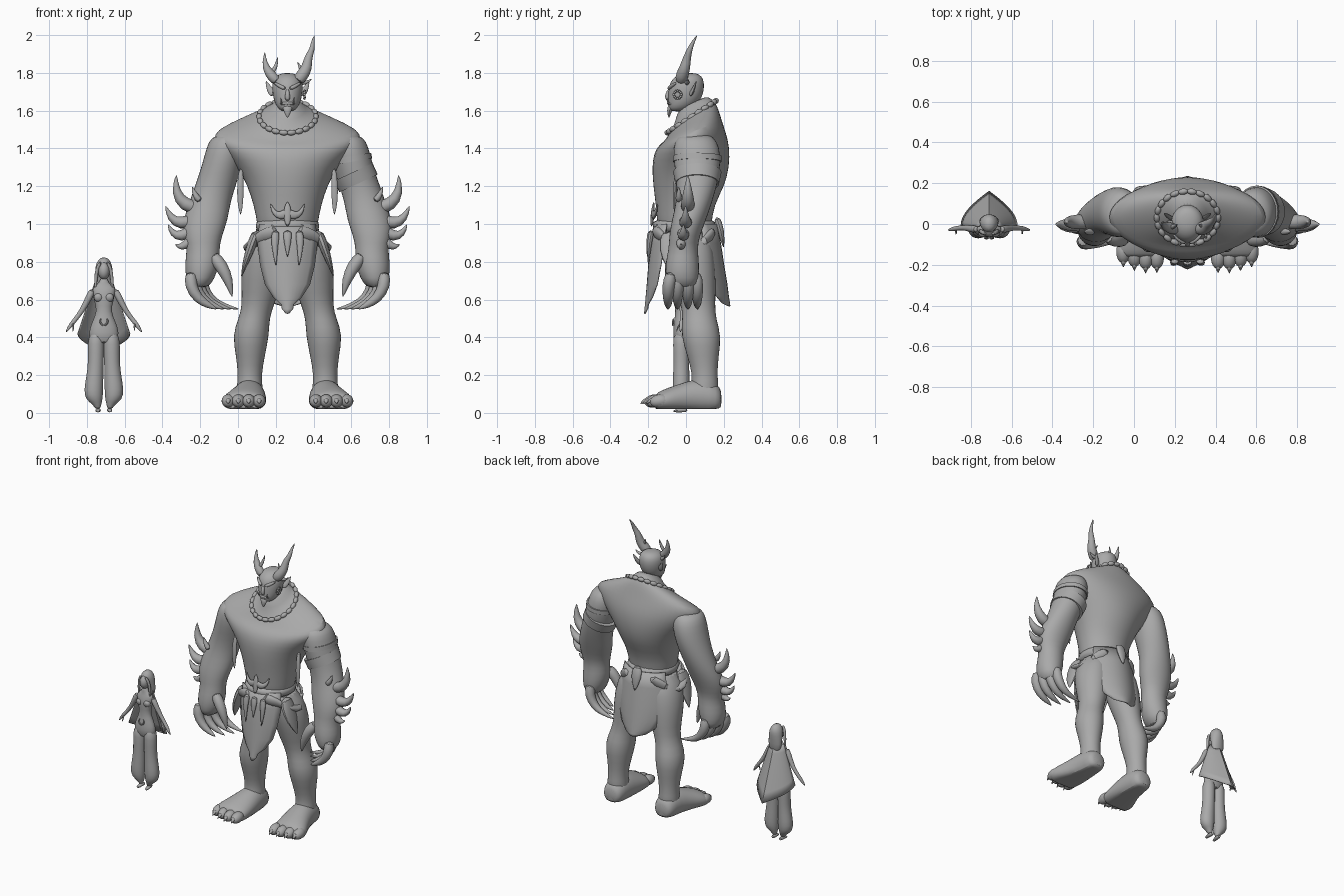
import bpy, bmesh, math
from mathutils import Vector

GREY = bpy.data.materials.new("stone grey")
GREY.diffuse_color = (0.4, 0.4, 0.4, 1)
GIANT, WOMAN = 0.262, -0.71
SIDES = ((-1, "right"), (1, "left"))


def finish(name, bm, subdiv=0, thick=0, angle=50):
    bmesh.ops.recalc_face_normals(bm, faces=bm.faces)
    me = bpy.data.meshes.new(name)
    bm.to_mesh(me)
    bm.free()
    ob = bpy.data.objects.new(name, me)
    bpy.context.collection.objects.link(ob)
    me.materials.append(GREY)
    if thick:
        ob.modifiers.new("thickness", 'SOLIDIFY').thickness = thick
    if subdiv:
        m = ob.modifiers.new("smooth", 'SUBSURF')
        m.levels = m.render_levels = subdiv
    bpy.ops.object.select_all(action='DESELECT')
    ob.select_set(True)
    bpy.context.view_layer.objects.active = ob
    bpy.ops.object.shade_smooth_by_angle(angle=math.radians(angle))
    return ob


def loft(name, pts, cx=GIANT, s=1, axis=None, n=16, subdiv=1, floor=-9):
    """Skin rings (x, y, z, half width, [tilt,] half depth); axis None follows the path."""
    P = [Vector((cx + s * p[0], p[1], p[2])) for p in pts]
    bm, rings = bmesh.new(), []
    for i, p in enumerate(pts):
        if axis == 'Z':
            u, v = Vector((1, 0, 0)), Vector((0, 1, p[4] if len(p) == 6 else 0))
        elif axis == 'Y':
            u, v = Vector((1, 0, 0)), Vector((0, 0, 1))
        else:
            t = (P[min(i + 1, len(P) - 1)] - P[max(i - 1, 0)]).normalized()
            u = t.cross(Vector((0, 0, 1)) if abs(t.y) > .8 else Vector((0, 1, 0))).normalized()
            v = u.cross(t)
        ring = []
        for k in range(n):
            a = 2 * math.pi * k / n
            co = P[i] + u * p[3] * math.cos(a) + v * p[-1] * math.sin(a)
            co.z = max(co.z, floor)
            ring.append(bm.verts.new(co))
        rings.append(ring)
    for a, b in zip(rings, rings[1:]):
        for k in range(n):
            bm.faces.new((a[k], a[k - 1], b[k - 1], b[k]))
    bm.faces.new(rings[0])
    bm.faces.new(rings[-1])
    return finish(name, bm, subdiv)


def pair(name, pts, cx=GIANT, **kw):
    for s, side in SIDES:
        loft(f"{side}_{name}", pts, cx, s, **kw)


def sheet(name, grid, thick=.008):
    bm = bmesh.new()
    rows = [[bm.verts.new(c) for c in r] for r in grid]
    for a, b in zip(rows, rows[1:]):
        for k in range(len(a) - 1):
            bm.faces.new((a[k], a[k + 1], b[k + 1], b[k]))
    return finish(name, bm, 0, thick)


def ball(name, co, r, cx=GIANT, s=1, turn=None):
    bm = bmesh.new()
    bmesh.ops.create_uvsphere(bm, u_segments=12, v_segments=8, radius=1)
    ob = finish(name, bm)
    ob.location, ob.scale = (cx + s * co[0], co[1], co[2]), r
    if turn:
        ob.rotation_euler = turn


# giant: torso and neck, upper rings tipped forward
loft("torso", [(0, 0, .9, .15, .13), (0, -.01, 1.0, .16, .145), (0, -.005, 1.1, .18, .155),
               (0, .015, 1.2, .212, .19), (0, .025, 1.3, .265, .207), (0, .03, 1.39, .35, .1, .203),
               (0, .032, 1.45, .395, .2, .18), (0, .037, 1.49, .385, .35, .155), (0, .04, 1.535, .27, .5, .135),
               (0, .042, 1.575, .15, .6, .115), (0, .04, 1.605, .09, .6, .095), (0, .035, 1.65, .07, .4, .075)],
     axis='Z', n=24)
# head, with face parts
loft("head", [(0, -.045, 1.595, .028, .04), (0, -.03, 1.615, .055, .066), (0, -.01, 1.65, .073, .088),
              (0, 0, 1.7, .082, .096), (0, .005, 1.75, .084, .094), (0, .015, 1.785, .066, .07),
              (0, .02, 1.8, .025, .03)], axis='Z')
loft("beard", [(0, -.075, 1.63, .035, .02), (0, -.09, 1.6, .024, .015), (0, -.09, 1.56, .003)], n=8)
loft("nose", [(0, -.085, 1.715, .01), (0, -.1, 1.685, .013), (0, -.098, 1.665, .016), (0, -.088, 1.655, .01)], n=8)
pair("brow", [(.008, -.093, 1.715, .011), (.04, -.082, 1.728, .012), (.072, -.05, 1.75, .007)], n=8)
pair("ear", [(.07, .02, 1.68, .022, .012), (.095, .04, 1.71, .02, .01), (.115, .055, 1.76, .003)], n=8)
pair("tusk", [(.03, -.085, 1.635, .007), (.034, -.1, 1.65, .006), (.036, -.1, 1.67, .001)], n=6)
loft("mouth", [(-.042, -.078, 1.635, .008), (0, -.1, 1.642, .01), (.042, -.078, 1.635, .008)], n=8)
# earring
bm = bmesh.new()
for k in range(12):
    a = k * math.pi / 6
    m = bmesh.ops.create_icosphere(bm, subdivisions=1, radius=.008)
    bmesh.ops.translate(bm, verts=m["verts"],
                        vec=(GIANT + .09, -.045 + .02 * math.cos(a), 1.685 + .02 * math.sin(a)))
finish("earring", bm)
# horns: one short, one tall, with side prongs
loft("short_horn", [(.05, -.03, 1.75, .028), (.085, -.02, 1.785, .03), (.11, -.01, 1.82, .022),
                    (.122, .0, 1.86, .013), (.12, .01, 1.91, .002)], s=-1, n=10)
loft("tall_horn", [(.05, -.03, 1.75, .034), (.08, -.02, 1.79, .036), (.105, -.005, 1.83, .03),
                   (.108, .005, 1.88, .022), (.132, .02, 1.925, .015), (.132, .035, 1.96, .01),
                   (.143, .06, 2.0, .002)], n=10)
for name, s, pts in (
        ("short_prong", -1, [(.09, -.02, 1.79, .014), (.06, -.01, 1.83, .012), (.05, 0, 1.89, .002)]),
        ("tall_prong", 1, [(.09, -.02, 1.79, .014), (.07, -.01, 1.82, .012), (.052, 0, 1.86, .002)]),
        ("right_thorn", -1, [(.06, .0, 1.75, .016), (.09, .01, 1.76, .012), (.105, .01, 1.79, .002)]),
        ("left_thorn", 1, [(.06, .0, 1.75, .016), (.1, .01, 1.745, .012), (.13, .01, 1.77, .002)])):
    loft(name, pts, s=s, n=8)
# bead necklace, tilted forward
for k in range(22):
    a = 2 * math.pi * k / 22
    ball("necklace_bead", (.15 * math.cos(a), .03 + .13 * math.sin(a), 1.568 + .085 * math.sin(a)),
         (.015, .025, .015), turn=(.55 * math.cos(a), 0, a))

# arms with hands
pair("arm", [(.3, .05, 1.475, .05, .06), (.32, .05, 1.46, .085, .1), (.325, .055, 1.41, .105, .125),
             (.345, .06, 1.32, .107, .127), (.375, .06, 1.22, .11, .11), (.41, .045, 1.12, .11, .097),
             (.435, .015, 1.02, .122, .092), (.45, -.01, .93, .102, .082), (.445, -.015, .87, .086, .077),
             (.452, -.02, .79, .095, .092), (.462, -.02, .71, .078, .09), (.465, -.02, .66, .045, .07)], axis='Z')
pair("thumb", [(.4, -.06, .84, .035), (.35, -.08, .78, .038), (.31, -.085, .7, .028), (.292, -.08, .61, .003)], n=10)
for i, y in enumerate((-.095, -.045, .01, .06)):
    e = .03 - .02 * i
    pair(f"finger_{i + 1}", [(.48 + e, y * .8, .75, .036), (.485 + e, y, .67, .035), (.445 + e, y, .605, .029),
                             (.39 + e, y, .57, .02), (.31 + 2 * e, y, .548, .002)], n=10)
# forearm spikes
SPIKES = [[(.46, 1.08, .04), (.55, 1.1, .042), (.595, 1.17, .028), (.588, 1.265, .002)],
          [(.49, 1.02, .04), (.57, 1.0, .038), (.62, 1.03, .025), (.648, 1.1, .002)],
          [(.49, .97, .038), (.57, .93, .034), (.61, .95, .022), (.634, 1.0, .002)],
          [(.49, .93, .032), (.55, .88, .026), (.575, .88, .016), (.595, .895, .002)],
          [(.46, 1.12, .022), (.49, 1.15, .018), (.505, 1.2, .002)]]
for i, sp in enumerate(SPIKES):
    pair(f"arm_spike_{i + 1}", [(x, .01 - .012 * i, z, r, r) for x, z, r in sp], n=8)
# arm bands on one arm, tassels on both
loft("lower_arm_band", [(.376, .06, 1.215, .112, .115), (.348, .06, 1.275, .113, .128)], subdiv=0, n=24)
loft("upper_arm_band", [(.343, .06, 1.33, .107, .128), (.338, .06, 1.36, .106, .128)], subdiv=0, n=24)
pair("tassel", [(.245, -.04, 1.3, .012), (.25, -.06, 1.22, .018, .01), (.25, -.06, 1.12, .02, .01),
                (.248, -.06, 1.045, .002)], n=8)

# legs and feet
pair("leg", [(.2, .09, .07, .07, .08), (.2, .1, .14, .07, .075), (.2, .1, .2, .063, .066),
             (.196, .09, .3, .077, .084), (.195, .08, .41, .1, .11), (.178, .07, .5, .083, .09),
             (.155, .065, .57, .085, .09), (.138, .045, .7, .112, .117), (.122, .02, .85, .118, .13),
             (.09, 0, .98, .075, .12)], axis='Z')
pair("foot", [(.2, .19, .07, .045, .045), (.2, .165, .08, .075, .08), (.2, .08, .09, .082, .1),
              (.21, -.02, .075, .1, .085), (.23, -.1, .063, .12, .07), (.234, -.15, .057, .118, .054),
              (.234, -.165, .05, .1, .04)], axis='Y', floor=.02)
for i, x in enumerate((.15, .205, .26, .314)):
    y = (-.01, -.012, 0, .018)[i]
    pair(f"toe_{i + 1}", [(x, -.11 + y, .065, .034), (x, -.16 + y, .065, .04), (x, -.195 + y, .055, .03),
                          (x, -.207 + y, .048, .012)], n=10, floor=.02)
    pair(f"toe_claw_{i + 1}", [(x, -.18 + y, .065, .02), (x, -.21 + y, .067, .014), (x, -.232 + y, .045, .001)], n=8)

# belt, knot and hanging claws
loft("belt", [(0, -.005, .94, .165, .155), (0, -.01, .99, .172, .172), (0, -.01, 1.035, .166, .165)],
     axis='Z', n=24)
pair("belt_buckle", [(0, -.175, 1.06, .03, .012), (.04, -.172, 1.04, .025, .014),
                     (.075, -.16, 1.06, .015, .01), (.09, -.15, 1.11, .002)], n=8)
loft("buckle_point", [(0, -.17, 1.12, .003), (0, -.176, 1.07, .03, .012), (0, -.183, .98, .01)], n=8)
pair("belt_claw", [(.06, -.18, .97, .026, .018), (.07, -.195, .9, .022, .014), (.06, -.2, .77, .002)], n=8)
loft("middle_claw", [(0, -.185, .97, .03, .018), (0, -.2, .91, .022, .014), (0, -.205, .82, .002)], n=8)
pair("hip_swag", [(.05, -.165, .97, .03, .025), (.12, -.14, .94, .045, .025), (.18, -.07, .89, .05, .025),
                  (.205, .02, .86, .05, .025), (.17, .1, .9, .045, .025), (.08, .15, .97, .03, .02)])
pair("hip_flap", [(.16, -.08, .97, .03, .06), (.2, -.08, .86, .025, .07), (.228, -.07, .78, .014, .04),
                  (.245, -.06, .715, .002)], n=10)
loft("back_knot", [(0, .16, 1.04, .03, .02), (0, .185, .97, .05, .022), (0, .2, .87, .003)], n=8)


# loincloth: rows of height, depth, half width
def cloth(name, rows, curl):
    ks = [k / 5 for k in range(-5, 6)]
    sheet(name, [[(GIANT + w * k, y + curl * k * k * w / .16, z) for k in ks] for z, y, w in rows])


cloth("front_loincloth", [(1.0, -.172, .15), (.9, -.188, .16), (.78, -.2, .145), (.68, -.208, .12),
                          (.61, -.214, .075), (.575, -.217, .035), (.55, -.22, .03), (.525, -.222, .008)], .07)
cloth("back_loincloth", [(1.0, .165, .16), (.9, .185, .18), (.78, .203, .185), (.69, .218, .17),
                         (.62, .227, .13), (.58, .233, .08), (.565, .235, .03)], -.08)

# woman: body
Y = -.025
W = dict(cx=WOMAN)
loft("woman_body", [(0, Y, .36, .075, .04), (0, Y, .43, .083, .045), (0, Y, .48, .064, .04), (0, Y, .54, .036, .03),
                    (0, Y, .59, .052, .037), (0, Y, .635, .06, .035), (0, Y, .665, .064, .025),
                    (0, Y, .685, .024, .02), (0, Y, .72, .018, .018)], axis='Z', **W)
pair("woman_bust", [(.028, Y, .615, .026), (.029, -.052, .609, .027), (.029, -.064, .606, .014)], n=10, **W)
pair("woman_trouser_leg", [(.04, Y, .43, .035, .04), (.042, Y, .37, .046, .045), (.042, Y, .27, .041, .042),
                           (.048, Y, .19, .046, .044), (.055, Y, .12, .052, .048), (.052, Y, .07, .046, .042),
                           (.036, Y, .045, .022, .022), (.032, Y, .02, .014, .016)], axis='Z', **W)
pair("woman_foot", [(.028, .01, .014, .012), (.03, -.03, .016, .017, .014), (.033, -.07, .008, .012, .006)],
     axis='Y', n=8, floor=0, **W)
pair("woman_arm", [(.058, Y, .655, .019), (.08, Y, .61, .019), (.115, -.018, .54, .014), (.155, -.02, .49, .012),
                   (.175, -.025, .465, .013), (.203, -.03, .425, .003)], n=10, **W)
pair("woman_thumb", [(.165, -.03, .475, .007), (.16, -.045, .45, .005), (.165, -.05, .43, .002)], n=6, **W)
# woman: head, hair and sash jewel
ball("woman_face", (0, -.028, .752), (.032, .038, .046), WOMAN)
loft("woman_hair", [(0, .02, .64, .045, .02), (0, .015, .7, .05, .03), (0, .008, .76, .047, .042),
                    (0, 0, .795, .042, .048), (0, 0, .825, .016, .022)], axis='Z', **W)
pair("woman_hair_lock", [(.015, -.05, .8, .009), (.036, -.04, .77, .01), (.043, -.032, .71, .011),
                         (.045, -.035, .64, .003)], n=8, **W)
pair("woman_sash_jewel", [(0, -.07, .462, .006), (.018, -.07, .472, .007), (.022, -.068, .49, .006),
                          (.012, -.066, .502, .002)], n=6, **W)
# woman: cape, pointed at the back
grid = []
for i in range(7):
    t = i / 6
    row = []
    for k in range(-8, 9):
        a = k / 8
        side, back = math.sin(a * math.pi / 2), 1 - abs(a)
        row.append((WOMAN + side * (.05 + .09 * t), -.012 + (.04 + .135 * t) * back ** .95,
                    .69 - t * (.27 + .1 * back)))
    grid.append(row)
sheet("woman_cape", grid, .006)
